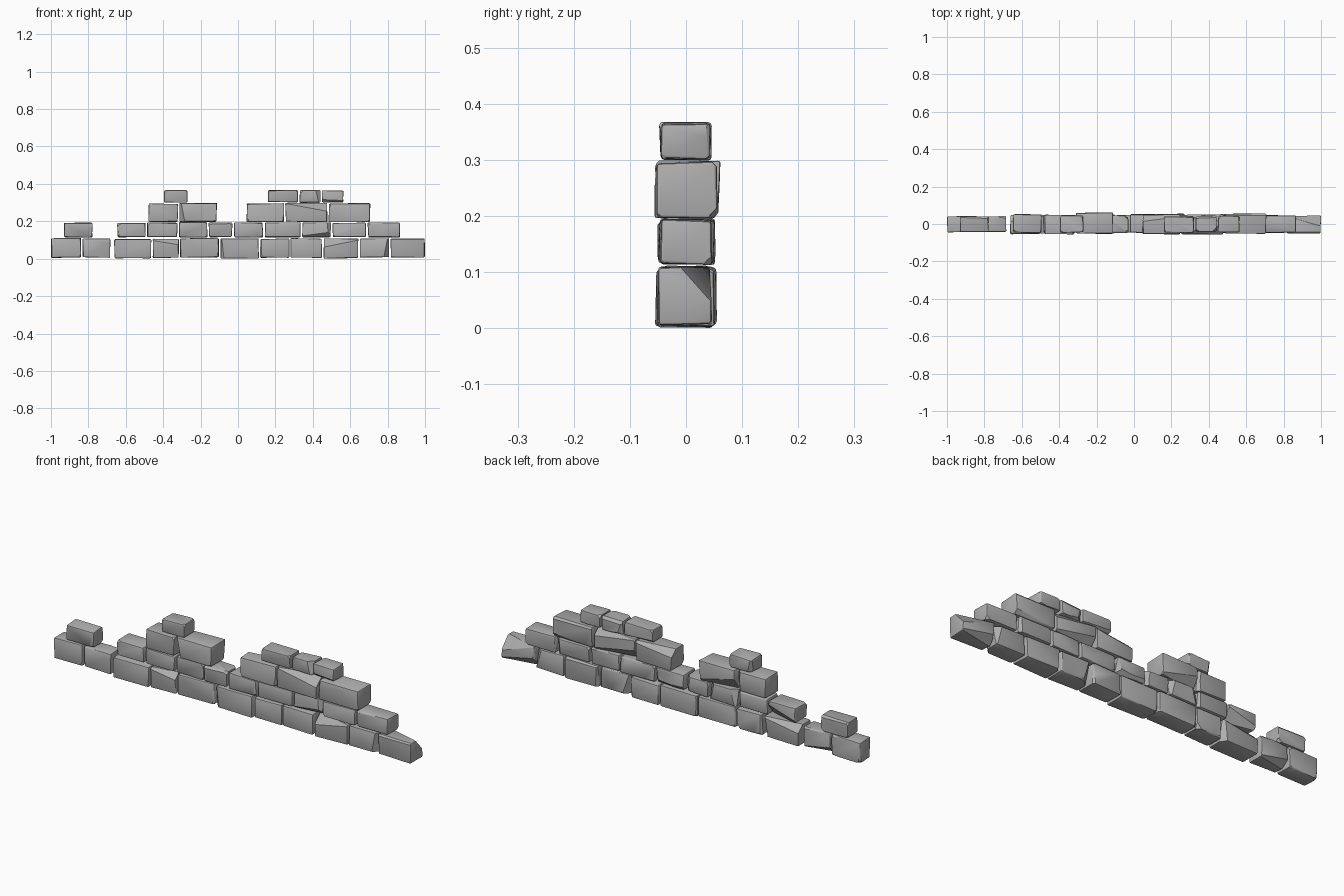
import bpy, bmesh, random
from mathutils import Vector

random.seed(7)
cube = bpy.data.objects.get("Cube")
if cube:
    bpy.data.objects.remove(cube, do_unlink=True)

stone = bpy.data.materials.new("grey_stone")
stone.use_nodes = True
GREY = (0.43, 0.43, 0.43, 1)
stone.diffuse_color = GREY
stone.node_tree.nodes["Principled BSDF"].inputs["Base Color"].default_value = GREY


def chip(bm, point, normal):
    """Slice a flake off the block and cap the cut."""
    geom = bm.verts[:] + bm.edges[:] + bm.faces[:]
    cut = bmesh.ops.bisect_plane(bm, geom=geom, plane_co=point, plane_no=normal,
                                 clear_outer=True, dist=1e-5)
    rim = [e for e in cut["geom_cut"] if isinstance(e, bmesh.types.BMEdge)]
    if rim:
        bmesh.ops.holes_fill(bm, edges=rim, sides=0)


def block(name, x0, x1, y0, y1, z0, z1):
    """One roughly hewn stone: skewed box, worn edges, random flakes knocked off."""
    size = Vector((x1 - x0, y1 - y0, z1 - z0))
    bm = bmesh.new()
    bmesh.ops.create_cube(bm, size=1)
    for v in bm.verts:
        v.co = Vector(c * s for c, s in zip(v.co, size))
        for i in range(3):
            v.co[i] -= random.uniform(0, 0.006) * (1 if v.co[i] > 0 else -1)
    bmesh.ops.bevel(bm, geom=bm.edges[:], offset=random.uniform(0.004, 0.007),
                    segments=2, profile=0.5, affect='EDGES')
    # edge flakes, more of them on the rear face
    for _ in range(7):
        side = random.choice((-1, 1, 1))
        sx, sz = random.choice((-1, 1)), random.choice((-1, 1))
        edge = random.choice(("x", "z", "corner"))
        n = Vector((0 if edge == "x" else sx, side, 0 if edge == "z" else sz))
        n += Vector(random.uniform(-0.25, 0.25) for _ in range(3))
        n.normalize()
        corner = Vector((sx * size.x, side * size.y, sz * size.z)) / 2
        depth = random.uniform(0.010, 0.016) if edge == "corner" else random.uniform(0.006, 0.011)
        chip(bm, corner - n * depth, n)
    bmesh.ops.recalc_face_normals(bm, faces=bm.faces)
    mesh = bpy.data.meshes.new(name)
    bm.to_mesh(mesh)
    bm.free()
    mesh.materials.append(stone)
    ob = bpy.data.objects.new(name, mesh)
    ob.location = ((x0 + x1) / 2, (y0 + y1) / 2, (z0 + z1) / 2)
    bpy.context.collection.objects.link(ob)
    ob.select_set(True)
    bpy.context.view_layer.objects.active = ob


# each course: name, bottom, top, half depth, runs of touching stones (joint positions)
COURSES = [
    ("bottom", 0.003, 0.113, 0.054, [
        [-1.0, -0.835, -0.68],
        [-0.665, -0.46, -0.312, -0.098, 0.115, 0.277, 0.452, 0.648, 0.812, 1.0]]),
    ("second", 0.112, 0.197, 0.053, [
        [-0.935, -0.775],
        [-0.65, -0.49, -0.32, -0.16, -0.027, 0.138, 0.34, 0.5, 0.69, 0.872]]),
    ("third", 0.195, 0.301, 0.059, [
        [-0.483, -0.317, -0.11], [0.043, 0.25, 0.482, 0.711]]),
    ("top", 0.298, 0.37, 0.05, [
        [-0.4, -0.267], [0.155, 0.325, 0.445, 0.567]]),
]

bpy.ops.object.select_all(action='DESELECT')
for course, low, high, half, runs in COURSES:
    count = 0
    for joints in runs:
        for a, b in zip(joints, joints[1:]):
            count += 1
            # the detached left-hand stones are slimmer
            depth = half - (0.01 if b < -0.67 else random.uniform(0, 0.005))
            shift = random.uniform(-0.003, 0.004)
            start = a + (0.002 if a > -1 else 0)
            end = b - (0.002 if b < 1 else 0)
            block(f"{course}_course_stone_{count}", start, end, shift - depth, shift + depth,
                  low - (0.003 if course == "bottom" and count % 3 == 0 else 0),
                  high - random.uniform(0, 0.004))

bpy.ops.object.shade_smooth_by_angle(angle=0.5)
